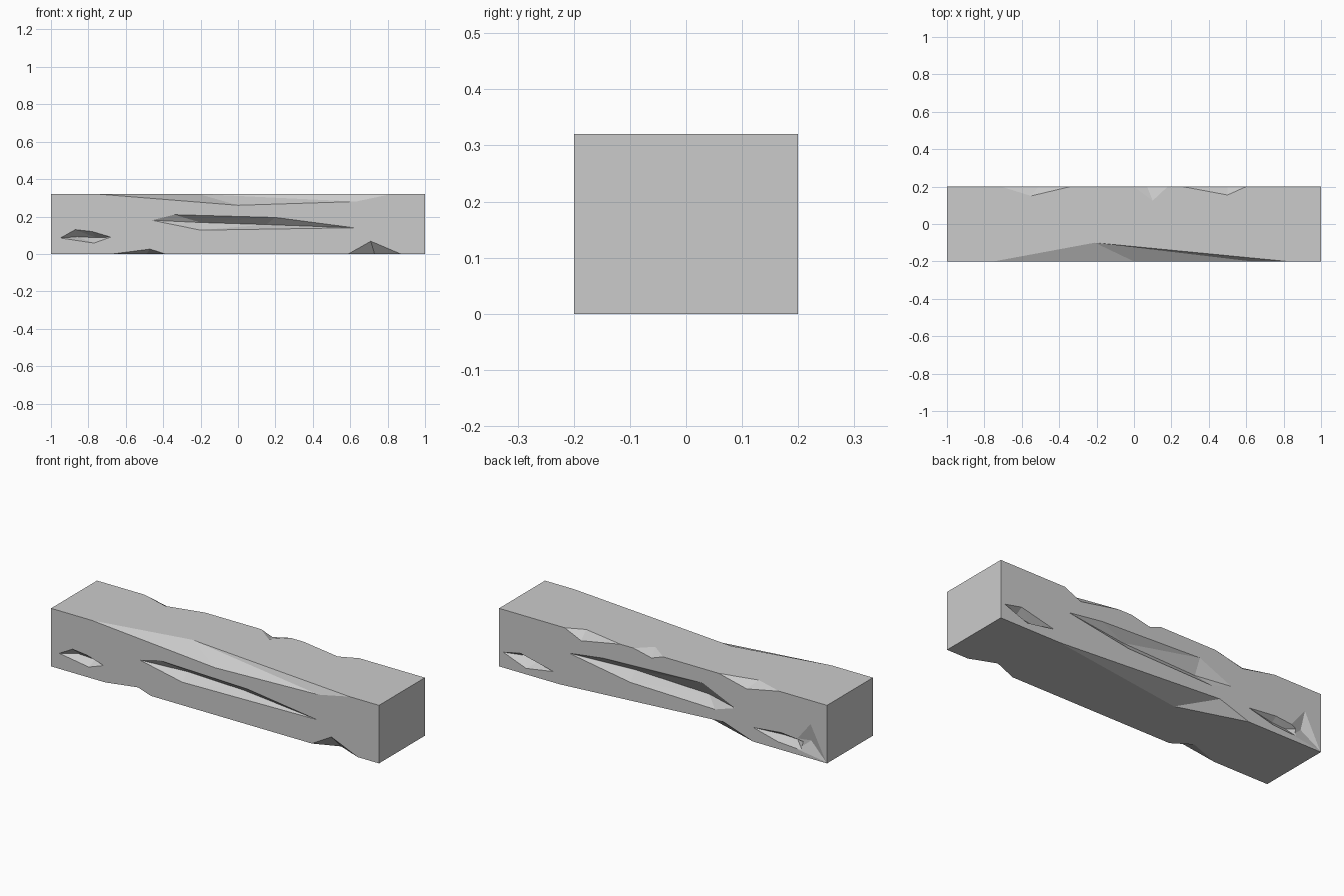
import bpy, bmesh
from mathutils import Vector

if "Cube" in bpy.data.objects:
    bpy.data.objects.remove(bpy.data.objects["Cube"])

# squared timber
bpy.ops.mesh.primitive_cube_add(size=1, location=(0, 0, 0.16))
beam = bpy.context.object
beam.name = "beam"
beam.scale = (2, 0.4, 0.32)
bpy.ops.object.transform_apply(location=True, rotation=True, scale=True)


def carve(name, points, out):
    """Cut the convex hull of the points, extended outward, from the beam."""
    bm = bmesh.new()
    for p in points:
        bm.verts.new(p)
        bm.verts.new(Vector(p) + Vector(out) * 0.1)
    hull = bmesh.ops.convex_hull(bm, input=bm.verts[:])
    spare = {g for k in ("geom_interior", "geom_unused") for g in hull[k]
             if isinstance(g, bmesh.types.BMVert)}
    bmesh.ops.delete(bm, geom=list(spare), context='VERTS')
    bmesh.ops.recalc_face_normals(bm, faces=bm.faces[:])
    mesh = bpy.data.meshes.new(name)
    bm.to_mesh(mesh)
    bm.free()
    cutter = bpy.data.objects.new(name, mesh)
    bpy.context.collection.objects.link(cutter)
    cutter.hide_render = True
    mod = beam.modifiers.new(name, 'BOOLEAN')
    mod.operation, mod.solver, mod.object = 'DIFFERENCE', 'EXACT', cutter
    bpy.context.view_layer.objects.active = beam
    bpy.ops.object.modifier_apply(modifier=name)
    bpy.data.objects.remove(cutter)


def edge_chip(name, side, top, ends, on_side, on_flat):
    """Chip a long edge: end x values, (x, z) on the side, (x, y) on top or bottom."""
    z = 0.32 if top else 0
    y = 0.2 * side
    pts = [(x, y, z) for x in ends]
    pts += [(x, y, h) for x, h in on_side] + [(x, d, z) for x, d in on_flat]
    carve(name, pts, (0, side, 1 if top else -1))


def gouge(name, side, outline, valley, depth):
    """Gouge a long side: (x, z) outline and deep points."""
    pts = [(x, 0.2 * side, z) for x, z in outline]
    pts += [(x, (0.2 - depth) * side, z) for x, z in valley]
    carve(name, pts, (0, side, 0))


# chipped edges
edge_chip("front_top_chip", -1, True, (-0.75, 0.82), [(0, 0.26), (0.63, 0.28)], [(-0.21, -0.1)])
edge_chip("front_bottom_chip_a", -1, False, (0.59, 0.87), [(0.71, 0.068)], [(0.73, -0.144)])
edge_chip("front_bottom_chip_b", -1, False, (-0.67, -0.39), [(-0.47, 0.026)], [(-0.49, -0.134)])
edge_chip("back_top_chip_a", 1, True, (-0.71, -0.34), [(-0.51, 0.28)], [(-0.55, 0.15)])
edge_chip("back_top_chip_b", 1, True, (0, 0.18), [(0.07, 0.295)], [(0.1, 0.125)])
edge_chip("back_top_chip_c", 1, True, (0.26, 0.6), [(0.5, 0.275)], [(0.5, 0.155)])
edge_chip("back_bottom_chip", 1, False, (-0.55, 0.63), [(-0.37, 0.06)], [(-0.18, 0.083)])

# gouges in the long sides
gouge("front_gouge_small", -1,
      [(-0.95, 0.085), (-0.87, 0.13), (-0.78, 0.12), (-0.68, 0.09), (-0.77, 0.058)],
      [(-0.86, 0.092), (-0.76, 0.087)], 0.04)
gouge("front_gouge_long", -1,
      [(-0.46, 0.18), (-0.34, 0.21), (0.2, 0.195), (0.62, 0.14), (-0.2, 0.127)],
      [(-0.2, 0.168), (0.15, 0.157)], 0.045)
gouge("back_gouge_small", 1,
      [(0.975, 0.085), (0.87, 0.107), (0.79, 0.085), (0.67, 0.06), (0.835, 0.033)],
      [(0.87, 0.08), (0.79, 0.065)], 0.04)
gouge("back_gouge_long", 1,
      [(0.573, 0.187), (0.366, 0.215), (-0.244, 0.24), (-0.44, 0.155), (-0.317, 0.115), (0.2, 0.126)],
      [(0.2, 0.178), (-0.25, 0.165)], 0.045)
gouge("back_gouge_end", 1,
      [(-0.55, 0.078), (-0.72, 0.095), (-0.87, 0.08), (-0.85, 0.03), (-0.7, 0.04)],
      [(-0.72, 0.072), (-0.8, 0.068)], 0.03)
gouge("back_corner_dent", 1,
      [(-0.9, 0.19), (-0.82, 0.09), (-0.82, 0.03), (-0.995, 0.005)], [(-0.89, 0.09)], 0.02)
